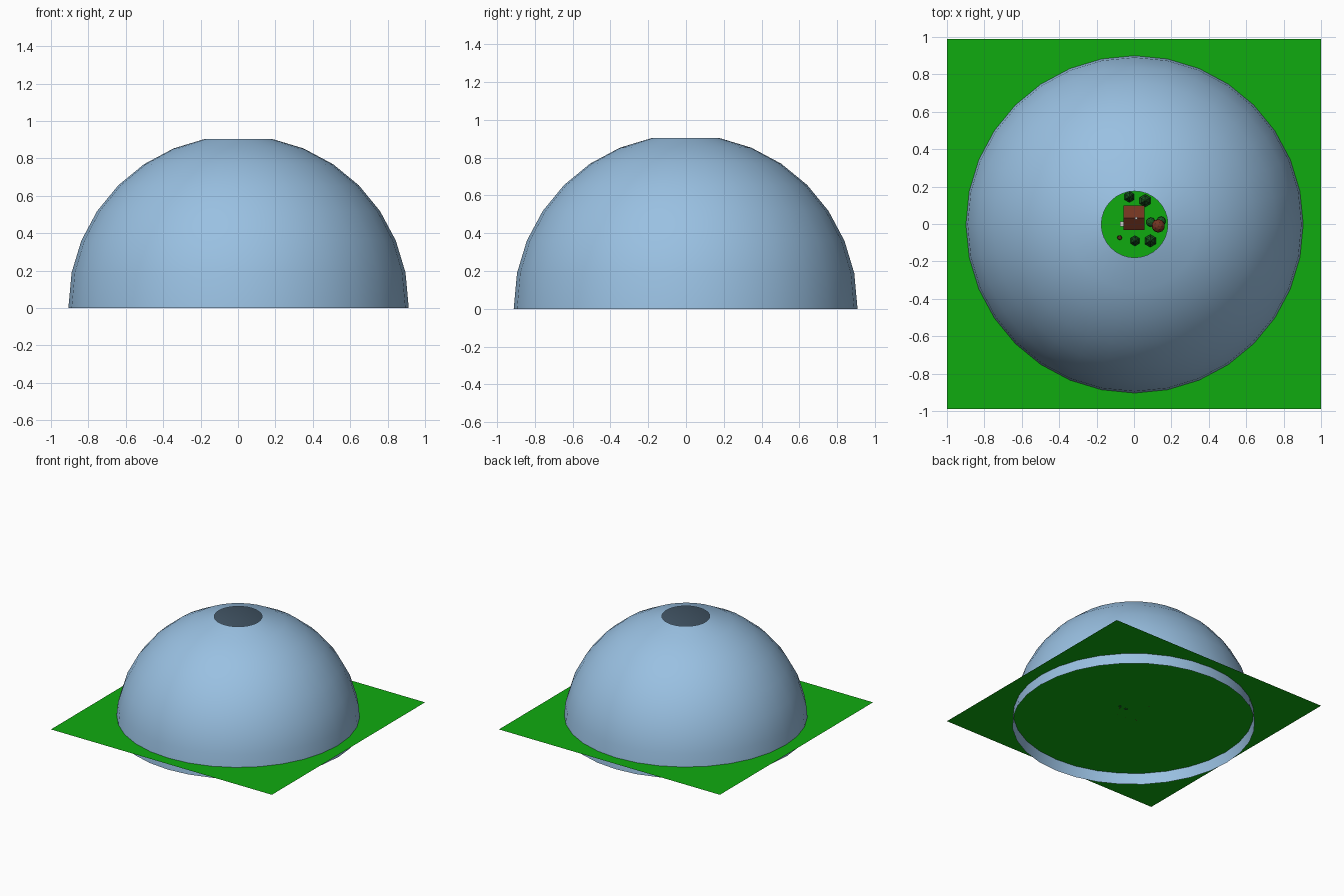
import bpy, bmesh, math
from mathutils import Matrix, Vector

cube = bpy.data.objects.get("Cube")
if cube:
    bpy.data.objects.remove(cube, do_unlink=True)

GROUND = 0.09


def material(name, rgb):
    m = bpy.data.materials.new(name)
    m.use_nodes = True
    m.diffuse_color = (*rgb, 1)
    m.node_tree.nodes["Principled BSDF"].inputs["Base Color"].default_value = (*rgb, 1)
    return m


sky_blue = material("sky blue", (0.32, 0.53, 0.76))
grass = material("grass green", (0.005, 0.41, 0.005))
leaf = material("leaf green", (0.01, 0.1, 0.015))
brown = material("roof brown", (0.17, 0.035, 0.015))
dark_brown = material("wood brown", (0.08, 0.025, 0.012))
pale = material("pale grey", (0.6, 0.6, 0.6))


def finish(name, bm, mat, loc=(0, 0, 0)):
    mesh = bpy.data.meshes.new(name)
    bm.to_mesh(mesh)
    bm.free()
    mesh.materials.append(mat)
    ob = bpy.data.objects.new(name, mesh)
    ob.location = loc
    bpy.context.collection.objects.link(ob)
    return ob


def box(name, mat, x, y, z, w, d, h):
    """Box standing with its base at height z."""
    bm = bmesh.new()
    bmesh.ops.create_cube(bm, size=1, matrix=Matrix.Diagonal((w, d, h, 1)))
    return finish(name, bm, mat, (x, y, z + h / 2))


def cone(name, mat, x, y, z, r1, r2, h, sides=6):
    bm = bmesh.new()
    bmesh.ops.create_cone(bm, cap_ends=True, segments=sides, radius1=r1, radius2=r2, depth=h)
    return finish(name, bm, mat, (x, y, z + h / 2))


def ball(name, mat, x, y, z, r):
    bm = bmesh.new()
    bmesh.ops.create_icosphere(bm, subdivisions=2, radius=r)
    return finish(name, bm, mat, (x, y, z))


# Ground sheet
bm = bmesh.new()
bmesh.ops.create_grid(bm, x_segments=1, y_segments=1, size=1, matrix=Matrix.Diagonal((1, 0.99, 1, 1)))
finish("ground", bm, grass, (0, 0, GROUND))

# Open-topped dome, sunk through the ground, with its rim drawn down to the base
bm = bmesh.new()
bmesh.ops.create_uvsphere(bm, u_segments=32, v_segments=16, radius=0.91)
spare = [v for v in bm.verts if v.co.z < -0.01 or v.co.z > 0.905]
bmesh.ops.delete(bm, geom=spare, context='VERTS')
for v in bm.verts:
    v.co.z = 0 if v.co.z < 0.01 else v.co.z + 0.012
for f in bm.faces:
    f.smooth = True
finish("dome", bm, sky_blue, (0.003, -0.002, 0))

# House with a gabled roof
box("house_walls", dark_brown, 0, 0.033, GROUND, 0.09, 0.11, 0.06)
bm = bmesh.new()
end = [bm.verts.new(p) for p in ((-0.055, -0.065, 0), (-0.055, 0.065, 0), (-0.055, 0, 0.045))]
face = bm.faces.new(end)
side = bmesh.ops.extrude_face_region(bm, geom=[face])["geom"]
bmesh.ops.translate(bm, vec=Vector((0.11, 0, 0)), verts=[g for g in side if isinstance(g, bmesh.types.BMVert)])
bmesh.ops.recalc_face_normals(bm, faces=bm.faces)
finish("house_roof", bm, brown, (0, 0.033, GROUND + 0.06))
box("chimney", pale, 0.012, 0.03, GROUND + 0.09, 0.014, 0.014, 0.03)
box("doorstep", pale, -0.065, 0, GROUND, 0.018, 0.025, 0.02)

# Conifers around the house
for i, (x, y, r) in enumerate(((-0.025, 0.145, 0.03), (0.06, 0.125, 0.034),
                               (0.005, -0.09, 0.028), (0.087, -0.09, 0.034))):
    cone(f"tree_trunk_{i + 1}", dark_brown, x, y, GROUND, 0.007, 0.007, 0.03)
    for k in range(2):
        cone(f"tree_crown_{i + 1}_{k + 1}", leaf, x, y, GROUND + 0.025 + k * 0.025,
             r * (1 - 0.25 * k), 0.003, 0.04)

# Brown-topped round tree with bushes, and a stump
cone("round_tree_trunk", dark_brown, 0.13, -0.01, GROUND, 0.01, 0.008, 0.06, 8)
ball("round_tree_crown", brown, 0.13, -0.01, GROUND + 0.08, 0.036)
for i, (x, y) in enumerate(((0.09, 0.01), (0.145, 0.015))):
    ball(f"bush_{i + 1}", leaf, x, y, GROUND + 0.02, 0.025)
cone("stump", dark_brown, -0.077, -0.073, GROUND, 0.013, 0.011, 0.02, 8)
